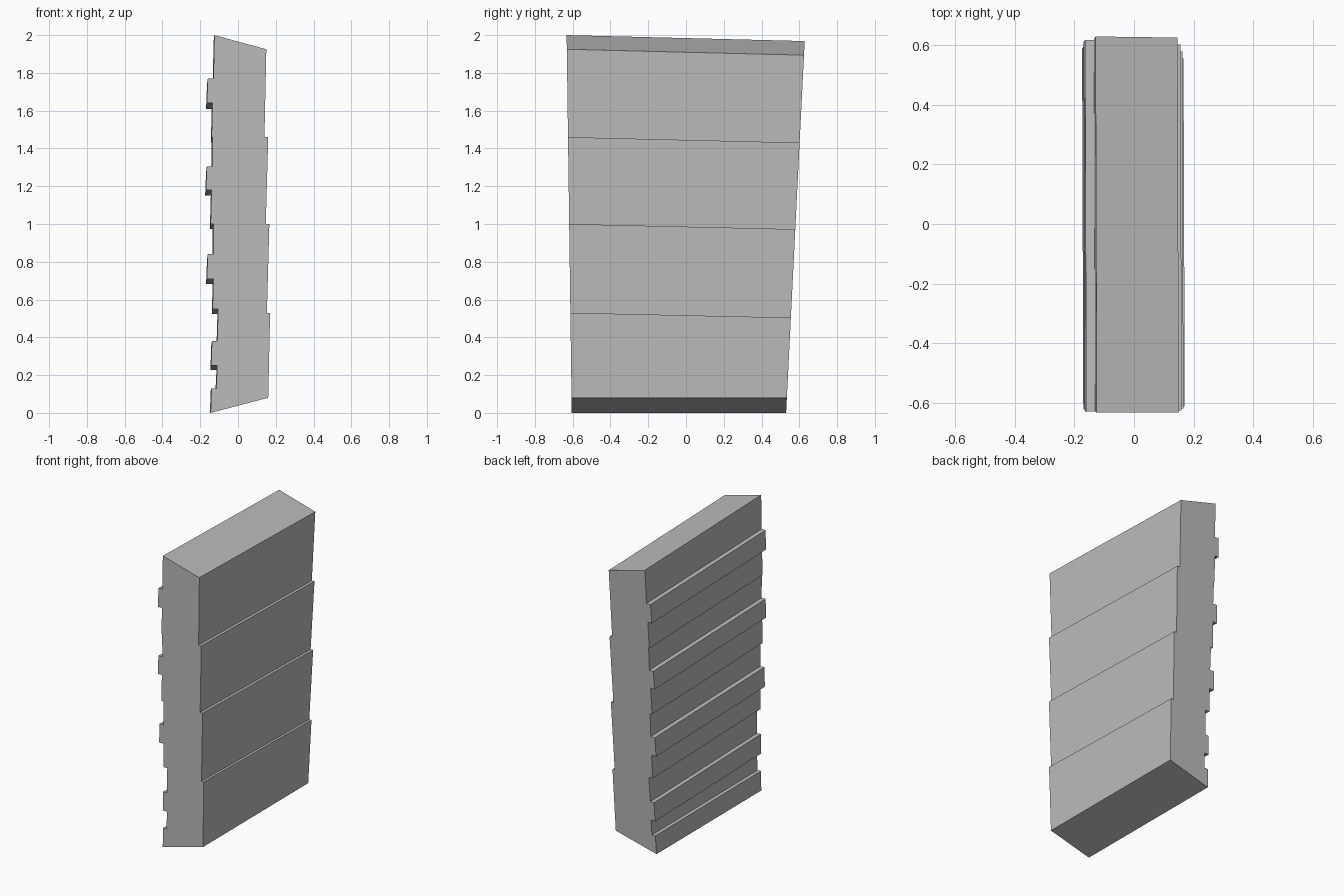
import bpy
import bmesh

cube = bpy.data.objects.get("Cube")
if cube:
    bpy.data.objects.remove(cube, do_unlink=True)

grey = bpy.data.materials.new("plain grey")
grey.use_nodes = True
colour = (0.5, 0.5, 0.5, 1.0)
grey.diffuse_color = colour
grey.node_tree.nodes["Principled BSDF"].inputs["Base Color"].default_value = colour

# Lapped boards on the +x side: each board is (bottom x, bottom z, top x, top z)
boards = [(0.16, 0.08, 0.17, 0.53), (0.153, 0.53, 0.166, 1.0),
          (0.147, 1.0, 0.16, 1.46), (0.14, 1.46, 0.15, 1.925)]

# Stepped battens on the -x side, listed from top to bottom in the same way
battens = [(-0.13, 1.77, -0.125, 2.0), (-0.165, 1.64, -0.16, 1.77),
           (-0.14, 1.46, -0.135, 1.64), (-0.135, 1.305, -0.135, 1.46),
           (-0.17, 1.18, -0.165, 1.305), (-0.145, 1.0, -0.14, 1.18),
           (-0.13, 0.84, -0.13, 1.0), (-0.165, 0.71, -0.16, 0.84),
           (-0.135, 0.55, -0.13, 0.71), (-0.11, 0.38, -0.105, 0.55),
           (-0.142, 0.25, -0.138, 0.38), (-0.115, 0.13, -0.11, 0.25),
           (-0.145, 0.0, -0.14, 0.13)]

profile = []
for x0, z0, x1, z1 in boards:
    profile += [(x0, z0), (x1, z1)]
for x0, z0, x1, z1 in battens:
    profile += [(x1, z1), (x0, z0)]


def front_point(x, z):
    return (x, -0.605 - 0.0135 * z, z)


def back_point(x, z):
    # The far end sags a little and flares outward with height
    z -= min(0.024, max(0, z - 0.1) * 0.15) + 0.004 * max(0, z - 0.1)
    return (x - 0.004, 0.53 + 0.05 * z, z)


# Skewed prism between the two end profiles
bm = bmesh.new()
front = [bm.verts.new(front_point(*p)) for p in profile]
back = [bm.verts.new(back_point(*p)) for p in profile]
bm.faces.new(front)
bm.faces.new(reversed(back))
for i in range(len(profile)):
    j = (i + 1) % len(profile)
    bm.faces.new((front[j], front[i], back[i], back[j]))
bmesh.ops.recalc_face_normals(bm, faces=bm.faces)

mesh = bpy.data.meshes.new("boarded_wall_panel")
bm.to_mesh(mesh)
bm.free()
mesh.materials.append(grey)
panel = bpy.data.objects.new("boarded_wall_panel", mesh)
bpy.context.collection.objects.link(panel)
